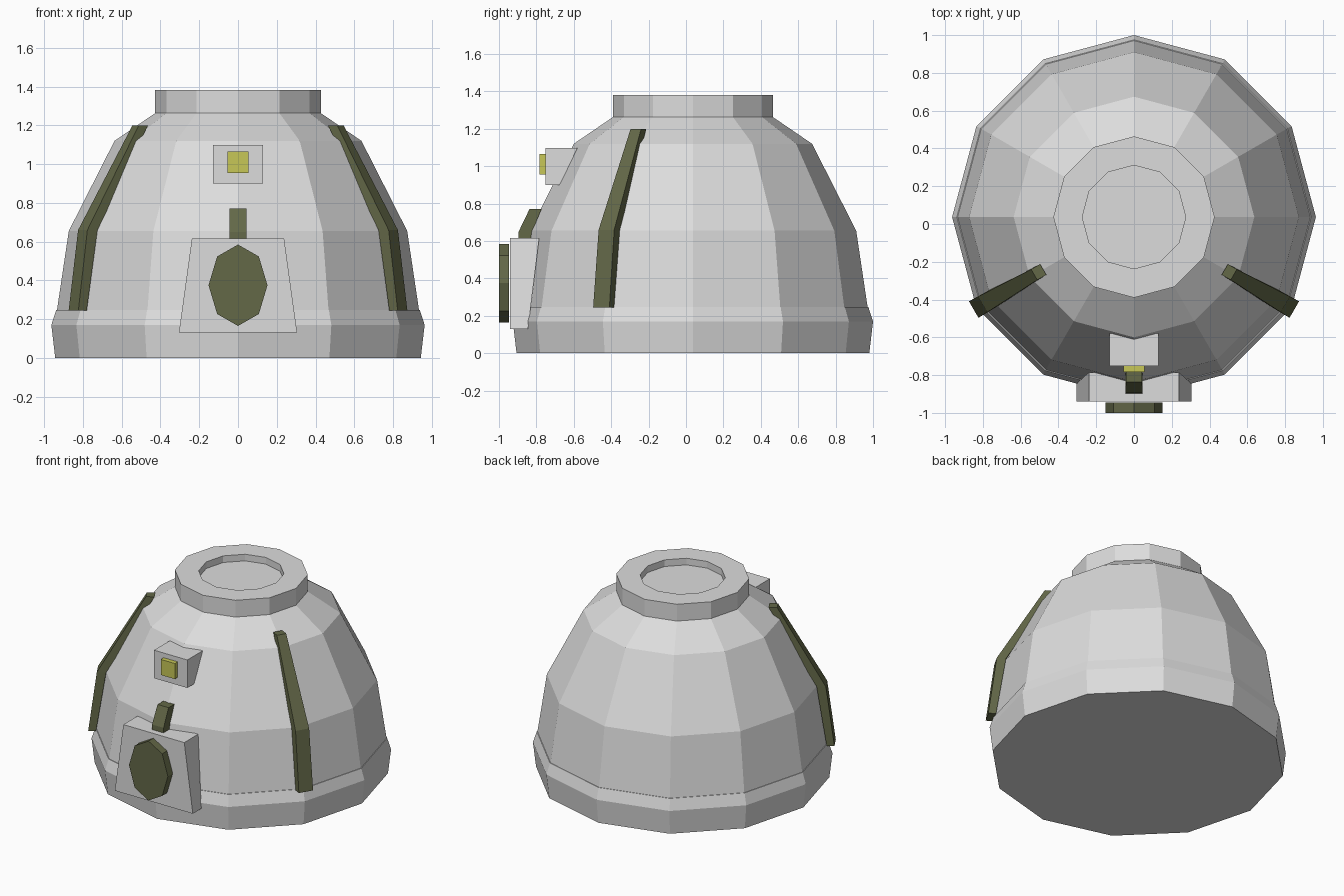
import bpy, bmesh, math

if "Cube" in bpy.data.objects:
    bpy.data.objects.remove(bpy.data.objects["Cube"])

CY = 0.037   # centre of the dome along y
SIDES = 12


def material(name, color):
    m = bpy.data.materials.new(name)
    m.diffuse_color = (*color, 1)
    m.use_nodes = True
    m.node_tree.nodes["Principled BSDF"].inputs["Base Color"].default_value = m.diffuse_color
    return m


GREY = material("light grey", (0.72, 0.72, 0.72))
OLIVE = material("olive green", (0.125, 0.138, 0.064))
YELLOW = material("dull yellow", (0.57, 0.57, 0.095))


def make(name, verts, faces, mat):
    mesh = bpy.data.meshes.new(name)
    mesh.from_pydata(verts, [], faces)
    bm = bmesh.new()
    bm.from_mesh(mesh)
    bmesh.ops.recalc_face_normals(bm, faces=bm.faces)
    bm.to_mesh(mesh)
    bm.free()
    mesh.materials.append(mat)
    ob = bpy.data.objects.new(name, mesh)
    bpy.context.collection.objects.link(ob)
    return ob


def loft(name, rings, mat):
    """Join equal-sized rings of points and cap both ends."""
    n = len(rings[0])
    verts = [p for r in rings for p in r]
    faces = [(k * n + i, k * n + (i + 1) % n, (k + 1) * n + (i + 1) % n, (k + 1) * n + i)
             for k in range(len(rings) - 1) for i in range(n)]
    faces += [tuple(range(n)), tuple(range(len(verts) - n, len(verts)))]
    return make(name, verts, faces, mat)


def lathe(name, profile, mat):
    step = 2 * math.pi / SIDES
    return loft(name, [[(r * math.cos(i * step), CY + r * math.sin(i * step), z)
                        for i in range(SIDES)] for r, z in profile], mat)


def rib(name, angle, sections, mat):
    """Bar following the dome; sections are (inner r, outer r, z, width)."""
    a = math.radians(angle)
    c, s = math.cos(a), math.sin(a)
    rings = []
    for r0, r1, z, w in sections:
        local = [(r0, -w / 2), (r1, -w / 2), (r1, w / 2), (r0, w / 2)]
        rings.append([(r * c - t * s, CY + r * s + t * c, z) for r, t in local])
    return loft(name, rings, mat)


def block(name, front_y, bottom, top, mat):
    """Front-mounted block; bottom and top are (z, half width, back y)."""
    return loft(name, [[(-w, front_y, z), (w, front_y, z), (w, back, z), (-w, back, z)]
                       for z, w, back in (bottom, top)], mat)


# Body: base ring, dome and recessed collar
lathe("base_ring", [(0.943, 0), (0.963, 0.17), (0.938, 0.247)], GREY)
lathe("dome", [(0.935, 0.24), (0.873, 0.655), (0.637, 1.12), (0.42, 1.268)], GREY)
lathe("top_collar", [(0.427, 1.262), (0.427, 1.382), (0.274, 1.382), (0.274, 1.335)], GREY)

# Ribs on the dome
side = [(0.93, 0.98, 0.245, 0.1), (0.865, 0.925, 0.66, 0.096), (0.555, 0.61, 1.2, 0.065)]
rib("rib_right", -30, side, OLIVE)
rib("rib_left", -150, side, OLIVE)
rib("rib_front", -90, [(0.87, 0.94, 0.5, 0.09), (0.86, 0.932, 0.65, 0.09),
                       (0.81, 0.874, 0.77, 0.086)], OLIVE)

# Front panel with its eight-sided plate
block("front_panel", -0.94, (0.13, 0.305, -0.845), (0.615, 0.238, -0.785), GREY)
loft("oval_plate", [[(0.152 * math.sin(i * math.pi / 4), y, 0.375 + 0.21 * math.cos(i * math.pi / 4))
                     for i in range(8)] for y in (-1.0, -0.946)], OLIVE)

# Lamp housing and lamp
block("lamp_housing", -0.752, (0.9, 0.13, -0.675), (1.098, 0.13, -0.58), GREY)
block("lamp", -0.784, (0.955, 0.055, -0.74), (1.065, 0.055, -0.74), YELLOW)
